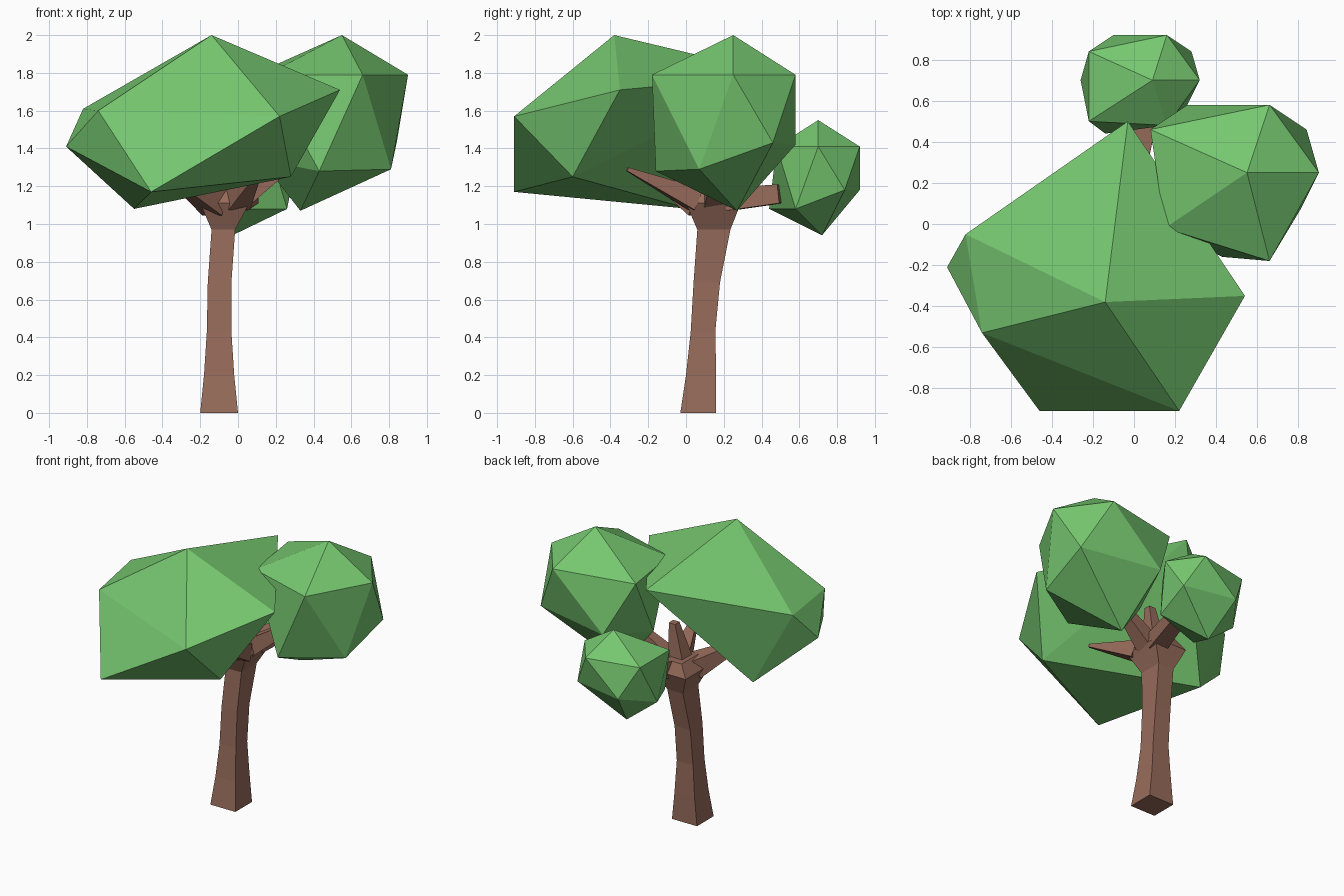
import bpy
import bmesh
from mathutils import Vector

if "Cube" in bpy.data.objects:
    bpy.data.objects.remove(bpy.data.objects["Cube"])


def make_material(name, rgb):
    mat = bpy.data.materials.new(name)
    mat.use_nodes = True
    mat.diffuse_color = (*rgb, 1)
    mat.node_tree.nodes["Principled BSDF"].inputs["Base Color"].default_value = (*rgb, 1)
    return mat


leaf_green = make_material("leaf green", (0.18, 0.57, 0.16))
bark_brown = make_material("bark brown", (0.31, 0.15, 0.105))


def finish(name, bm, mat):
    bmesh.ops.recalc_face_normals(bm, faces=bm.faces[:])
    mesh = bpy.data.meshes.new(name)
    bm.to_mesh(mesh)
    bm.free()
    mesh.materials.append(mat)
    obj = bpy.data.objects.new(name, mesh)
    bpy.context.scene.collection.objects.link(obj)
    return obj


def faceted_crown(name, corners):
    """Convex low-poly leaf mass spanned by its corner points."""
    bm = bmesh.new()
    for co in corners:
        bm.verts.new(co)
    bmesh.ops.convex_hull(bm, input=bm.verts[:])
    return finish(name, bm, leaf_green)


def loft(name, rings):
    """Closed skin through rings that have equal point counts."""
    bm = bmesh.new()
    loops = [[bm.verts.new(p) for p in ring] for ring in rings]
    for low, high in zip(loops, loops[1:]):
        for i in range(len(low)):
            j = (i + 1) % len(low)
            bm.faces.new((low[i], low[j], high[j], high[i]))
    bm.faces.new(loops[0])
    bm.faces.new(loops[-1])
    return finish(name, bm, bark_brown)


def box_ring(x0, x1, y0, y1, z):
    return [(x0, y0, z), (x1, y0, z), (x1, y1, z), (x0, y1, z)]


def square_ring(center, direction, half):
    side = direction.cross(Vector((0, 0, 1)))
    if side.length < 0.3:
        side = Vector((1, 0, 0))
    side.normalize()
    up = side.cross(direction).normalized()
    return [center + half * (a * side + b * up)
            for a, b in ((-1, -1), (1, -1), (1, 1), (-1, 1))]


def branch(name, start, end, thick, thin):
    start, end = Vector(start), Vector(end)
    way = (end - start).normalized()
    return loft(name, [square_ring(start, way, thick), square_ring(end, way, thin)])


# Curved square trunk flaring into the fork
loft("trunk", [
    box_ring(-0.20, 0.00, -0.03, 0.16, 0),
    box_ring(-0.18, -0.02, 0.00, 0.16, 0.2),
    box_ring(-0.165, -0.035, 0.025, 0.155, 0.43),
    box_ring(-0.16, -0.035, 0.04, 0.18, 0.69),
    box_ring(-0.14, -0.015, 0.06, 0.235, 0.97),
    box_ring(-0.20, 0.06, 0.00, 0.29, 1.11),
    box_ring(-0.14, 0.03, 0.05, 0.25, 1.19),
])

# Branches
branch("front_branch", (0.00, 0.05, 1.13), (0.12, -0.31, 1.29), 0.06, 0.01)
branch("left_branch", (0.00, 0.15, 1.13), (0.28, 0.18, 1.33), 0.06, 0.03)
branch("right_branch", (-0.12, 0.08, 1.11), (-0.30, -0.12, 1.22), 0.07, 0.03)
branch("back_branch", (-0.01, 0.22, 1.13), (0.06, 0.50, 1.16), 0.06, 0.05)
branch("top_branch", (-0.06, 0.14, 1.15), (-0.01, 0.15, 1.42), 0.06, 0.025)

# Leaf crowns: upper corners first, then lower corners
faceted_crown("large_crown", [
    (-0.14, -0.38, 2.0),
    (-0.82, -0.05, 1.61), (-0.03, 0.50, 1.79), (0.54, -0.35, 1.71),
    (0.22, -0.91, 1.57), (-0.74, -0.53, 1.60),
    (-0.91, -0.21, 1.41), (-0.46, -0.91, 1.17), (0.28, -0.60, 1.25),
    (-0.55, 0.02, 1.08)])

faceted_crown("medium_crown", [
    (0.55, 0.25, 2.0),
    (0.90, 0.25, 1.79), (0.66, -0.18, 1.79), (0.66, 0.58, 1.79),
    (0.08, 0.46, 1.79), (0.15, -0.02, 1.79),
    (0.81, 0.07, 1.29), (0.84, 0.46, 1.43), (0.43, -0.16, 1.28),
    (0.26, 0.58, 1.42), (0.12, 0.20, 1.34),
    (0.33, 0.27, 1.07)])

faceted_crown("small_crown", [
    (0.09, 0.70, 1.55),
    (0.32, 0.70, 1.41), (0.16, 0.92, 1.41), (-0.22, 0.84, 1.41),
    (-0.22, 0.50, 1.41), (0.16, 0.48, 1.41),
    (0.28, 0.84, 1.18), (-0.10, 0.92, 1.18), (-0.26, 0.70, 1.12),
    (-0.14, 0.44, 1.08), (0.26, 0.58, 1.08),
    (-0.03, 0.72, 0.94)])
